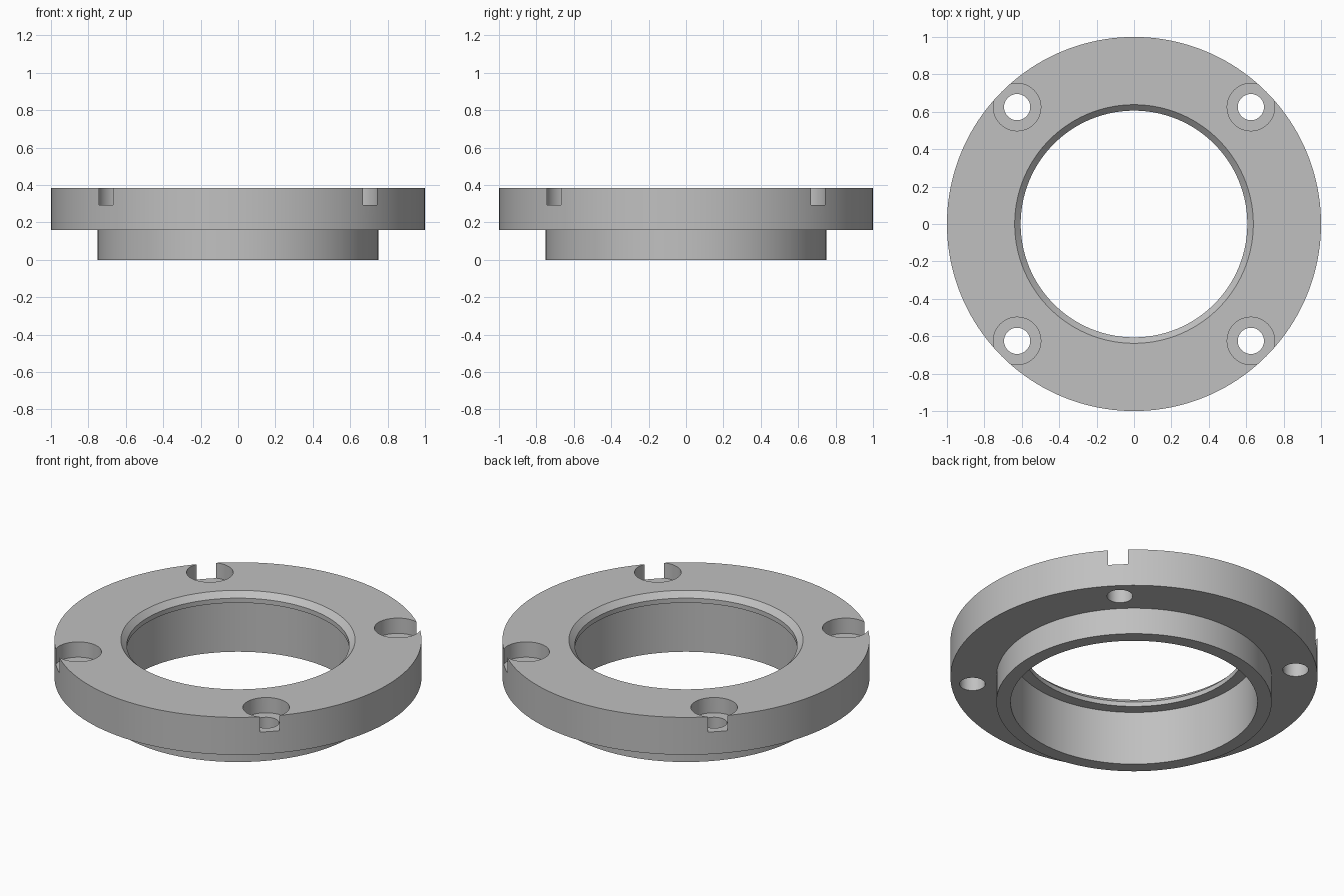
import bpy, bmesh, math
from mathutils import Matrix

cube = bpy.data.objects.get("Cube")
if cube:
    bpy.data.objects.remove(cube)

steel = bpy.data.materials.new("light grey metal")
steel.use_nodes = True
GREY = (0.53, 0.53, 0.53, 1)
steel.diffuse_color = GREY
steel.node_tree.nodes["Principled BSDF"].inputs["Base Color"].default_value = GREY


def lathe(name, profile, segments, x=0, y=0):
    """Revolve a closed (radius, height) profile about a vertical axis."""
    bm = bmesh.new()
    verts = [bm.verts.new((r, 0, z)) for r, z in profile]
    edges = [bm.edges.new((a, b)) for a, b in zip(verts, verts[1:] + verts[:1])]
    bmesh.ops.spin(bm, geom=verts + edges, axis=(0, 0, 1), cent=(0, 0, 0),
                   angle=math.tau, steps=segments, use_duplicate=False)
    bmesh.ops.remove_doubles(bm, verts=bm.verts, dist=1e-5)
    # Drop stray edges left along the axis
    bmesh.ops.delete(bm, geom=[e for e in bm.edges if not e.link_faces], context='EDGES')
    bmesh.ops.recalc_face_normals(bm, faces=bm.faces)
    bm.transform(Matrix.Translation((x, y, 0)))
    mesh = bpy.data.meshes.new(name)
    bm.to_mesh(mesh)
    bm.free()
    mesh.materials.append(steel)
    obj = bpy.data.objects.new(name, mesh)
    bpy.context.collection.objects.link(obj)
    return obj


# Flange, spigot, stepped bore and chamfered lip as one turned body
TOP, SHOULDER, LIP = 0.385, 0.16, 0.325
flange = lathe("flange_ring", [
    (0.672, 0), (0.75, 0), (0.75, SHOULDER), (1, SHOULDER), (1, TOP),
    (0.638, TOP), (0.606, TOP - 0.032), (0.606, LIP), (0.672, LIP)], 160)

# Four counterbored screw holes that break through the rim
cutters = []
for sx in (-1, 1):
    for sy in (-1, 1):
        cutter = lathe("screw_hole_cutter", [
            (0, 0.05), (0.07, 0.05), (0.07, 0.293),
            (0.127, 0.293), (0.127, 0.5), (0, 0.5)], 48, sx * 0.625, sy * 0.625)
        cutter.hide_render = True
        cutters.append(cutter)
        cut = flange.modifiers.new("screw_hole", 'BOOLEAN')
        cut.operation = 'DIFFERENCE'
        cut.solver = 'EXACT'
        cut.object = cutter

# Bake the cuts and remove the helpers
graph = bpy.context.evaluated_depsgraph_get()
baked = bpy.data.meshes.new_from_object(flange.evaluated_get(graph))
flange.modifiers.clear()
flange.data = baked
for cutter in cutters:
    bpy.data.objects.remove(cutter)

# Smooth round walls with crisp edges
bpy.ops.object.select_all(action='DESELECT')
flange.select_set(True)
bpy.context.view_layer.objects.active = flange
bpy.ops.object.shade_smooth_by_angle(angle=math.radians(25))
